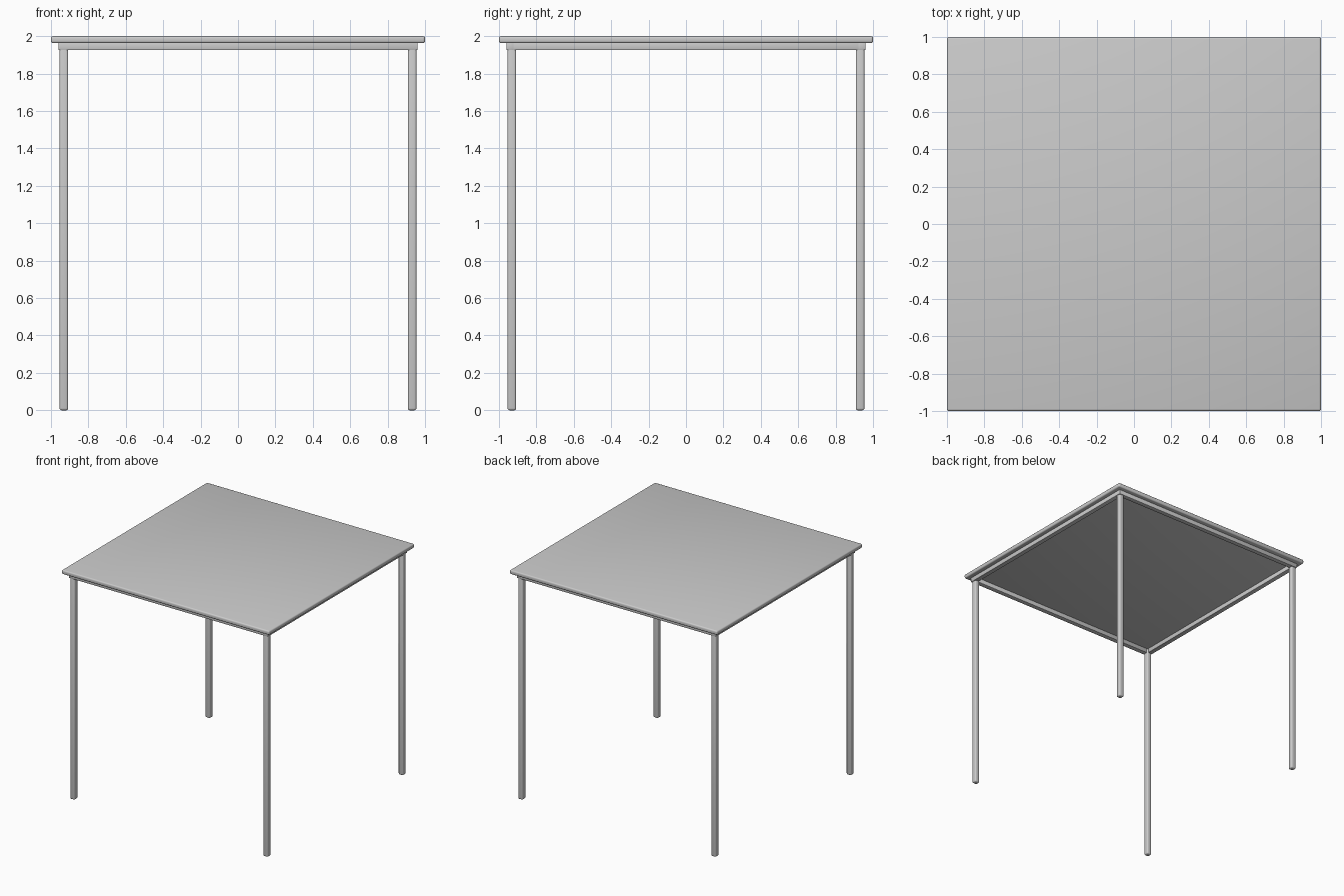
import bpy

if "Cube" in bpy.data.objects:
    bpy.data.objects.remove(bpy.data.objects["Cube"])


def box(name, lo, hi, bevel, segments=3):
    """Rounded box between two opposite corners."""
    size = [h - l for l, h in zip(lo, hi)]
    centre = [(h + l) / 2 for l, h in zip(lo, hi)]
    bpy.ops.mesh.primitive_cube_add(size=1, location=centre)
    ob = bpy.context.object
    ob.name = name
    ob.scale = size
    bpy.ops.object.transform_apply(location=False, rotation=False, scale=True)
    mod = ob.modifiers.new("rounded_edges", "BEVEL")
    mod.width = bevel
    mod.segments = segments
    bpy.ops.object.modifier_apply(modifier=mod.name)
    bpy.ops.object.shade_smooth_by_angle()
    return ob


TOP_Z, APRON_Z = 1.963, 1.925   # undersides of the tabletop and the apron
OUT, RAIL = 0.96, 0.042         # apron outer half-width and rail thickness
LEG, HALF = 0.931, 0.023        # leg centre and half-width

# Tabletop
box("tabletop", (-1, -1, TOP_Z), (1, 1, 2), 0.011)

# Apron rails under the top
for s, side in ((-1, "front"), (1, "back")):
    y = sorted((s * OUT, s * (OUT - RAIL)))
    box(side + "_apron", (-OUT, y[0], APRON_Z), (OUT, y[1], TOP_Z + 0.005), 0.004, 2)
for s, side in ((-1, "left"), (1, "right")):
    x = sorted((s * OUT, s * (OUT - RAIL)))
    box(side + "_apron", (x[0], -OUT, APRON_Z), (x[1], OUT, TOP_Z + 0.005), 0.004, 2)

# Legs
for sx, xn in ((-1, "left"), (1, "right")):
    for sy, yn in ((-1, "front"), (1, "back")):
        x, y = sx * LEG, sy * LEG
        box(f"{yn}_{xn}_leg", (x - HALF, y - HALF, 0), (x + HALF, y + HALF, TOP_Z), 0.011)
